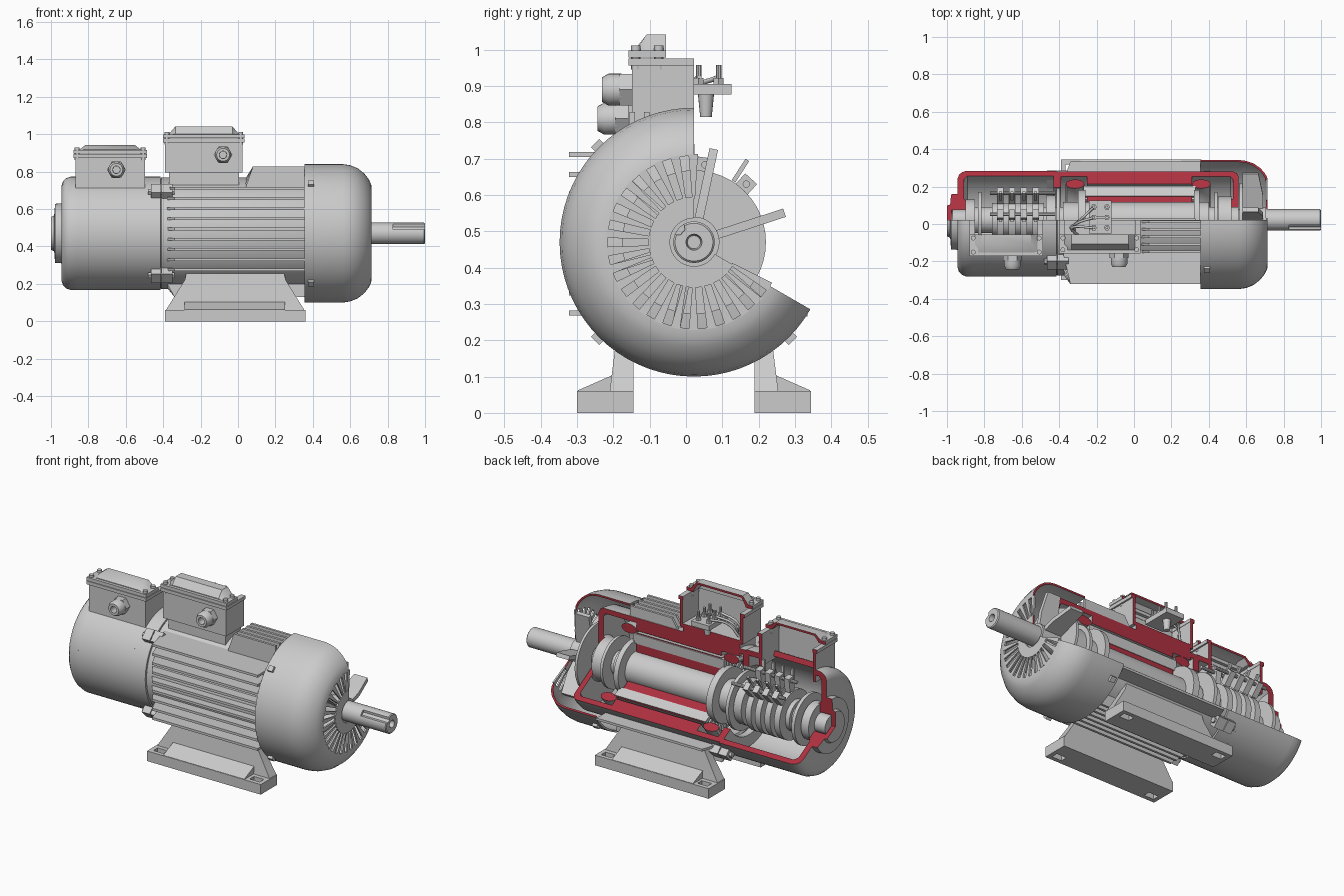
import bpy, bmesh
from math import sin, cos, radians, pi, sqrt
from mathutils import Vector

if "Cube" in bpy.data.objects:
    bpy.data.objects.remove(bpy.data.objects["Cube"])

Y, Z = 0.022, 0.47            # motor axis
A0, A1 = 90, 330              # kept sector; the rest is cut away


def material(name, c):
    m = bpy.data.materials.new(name)
    m.diffuse_color = (*c, 1)
    m.use_nodes = True
    m.node_tree.nodes["Principled BSDF"].inputs["Base Color"].default_value = m.diffuse_color
    return m


GREY = material("metal", (0.6, 0.6, 0.6))
RED = material("cut_red", (0.42, 0.03, 0.05))


def loft(name, rings, closed=False, red=None):
    """Skin rings; red='caps' or a test on face centres colours the cut."""
    bm = bmesh.new()
    vs = [[bm.verts.new(p) for p in r] for r in rings]
    n, k = len(rings[0]), len(rings)
    for i in range(k if closed else k - 1):
        a, b = vs[i], vs[(i + 1) % k]
        for j in range(n):
            bm.faces.new((a[j], a[(j + 1) % n], b[(j + 1) % n], b[j]))
    if not closed:
        for r in (vs[0], vs[-1]):
            bm.faces.new(r).material_index = 1 if red == 'caps' else 0
    if callable(red):
        for f in bm.faces:
            f.material_index = int(red(f.calc_center_median()))
    bmesh.ops.remove_doubles(bm, verts=bm.verts, dist=1e-5)
    bmesh.ops.recalc_face_normals(bm, faces=bm.faces)
    for f in bm.faces:
        f.smooth = True
    for e in bm.edges:
        e.smooth = len(e.link_faces) == 2 and e.calc_face_angle(0) < radians(32)
    me = bpy.data.meshes.new(name)
    bm.to_mesh(me)
    bm.free()
    me.materials.append(GREY)
    me.materials.append(RED)
    ob = bpy.data.objects.new(name, me)
    bpy.context.collection.objects.link(ob)
    return ob


def lathe(name, prof, a0=0, a1=360, n=48, c=(0, Y, Z), axis='x', red='caps'):
    full = a1 - a0 == 360
    rings = []
    for i in range(n if full else n + 1):
        a = radians(a0 + (a1 - a0) * i / n)
        u, v = cos(a), sin(a)
        f = {'x': lambda t, r: (t, r * u, r * v), 'y': lambda t, r: (r * u, t, r * v),
             'z': lambda t, r: (r * u, r * v, t)}[axis]
        rings.append([Vector(c) + Vector(f(t, r)) for t, r in prof])
    return loft(name, rings, full, red)


def cut(name, prof, a0=A0):
    return lathe(name, prof, a0, A1)


def rect(x0, x1, r0, r1):
    return [(x0, r0), (x0, r1), (x1, r1), (x1, r0)]


def disc(name, x0, x1, r, n=48, **k):
    return lathe(name, rect(x0, x1, 0, r), n=n, **k)


def box(name, x0, x1, y0, y1, z0, z1, red=None):
    q = [(x0, y0), (x1, y0), (x1, y1), (x0, y1)]
    return loft(name, [[(x, y, z) for x, y in q] for z in (z0, z1)], red=red)


def bar(name, x0, x1, r0, r1, w0, deg, w1=None):
    """Radial block at an angle around the motor axis."""
    a = radians(deg)
    q = [(r0, -w0), (r0, w0), (r1, w1 or w0), (r1, -(w1 or w0))]
    return loft(name, [[(x, Y + r * cos(a) - t * sin(a), Z + r * sin(a) + t * cos(a))
                        for r, t in q] for x in (x0, x1)])


# slip ring housing; the middle part is open towards its terminal box
cut("rear_housing_end", [(-.86, .303), (-.895, .303), (-.92, .294), (-.936, .278), (-.943, .255),
    (-.943, .16), (-.978, .158), (-.983, .095), (-1, .088), (-1, 0), (-.975, 0), (-.975, .062),
    (-.89, .062), (-.89, .11), (-.91, .13), (-.91, .25), (-.89, .272), (-.86, .272)])
cut("rear_housing_middle", rect(-.86, -.51, .272, .303), 114)
cut("rear_housing_front", rect(-.51, -.415, .272, .303))

# motor housing
cut("motor_housing", [(-.43, .2), (-.43, .27), (-.41, .298), (.53, .298), (.55, .288), (.56, .265),
    (.56, .075), (.5, .075), (.5, .12), (.53, .13), (.53, .25), (.515, .268), (-.39, .268), (-.39, .2)])

# fan cowl with slotted face
cut("fan_cowl", [(.355, .37), (.56, .37), (.6, .364), (.64, .348), (.675, .32), (.7, .288), (.712, .262),
    (.715, .238), (.705, .238), (.702, .258), (.69, .282), (.667, .312), (.635, .338), (.6, .353),
    (.56, .359), (.355, .359)])
cut("cowl_hub", rect(.705, .715, .066, .125))
for i in range(21):
    bar("cowl_rib", .705, .715, .12, .242, .004, 90.5 + i * 11.95, .013)

# stator core and end windings
cut("stator_core", rect(-.25, .31, .222, .27))
for x in (-.315, .36):
    cut("end_winding", [(x + .05 * cos(t * pi / 6), .222 + .028 * sin(t * pi / 6)) for t in range(12)])

# rotor
cut("rotor_core", rect(-.25, .31, .09, .145))
cut("rotor_back", rect(-.25, .31, .2, .21))
for i in range(21):
    bar("rotor_bar", -.27, .33, .145, .205, .008, 92 + i * 11.8, .014)
for x0, x1 in ((-.3, -.26), (.32, .35)):
    lathe("rotor_end_ring", rect(x0, x1, .09, .16))

# shaft with keyway and centre hole
lathe("shaft", [(-.97, 0), (-.97, .055), (-.86, .055), (-.86, .07), (-.38, .07), (-.38, .095),
                (.4, .095), (.4, .07), (.56, .07), (.56, .057), (.83, .057), (.83, 0)])


def circle(x, r, notch=0):
    return [(x, Y + q * cos(t * pi / 24), Z + q * sin(t * pi / 24)) for t in range(48)
            for q in [r - notch if 17 <= t <= 20 else r]]


loft("keyed_shaft_end", [circle(.83, .057, .014), circle(.995, .057, .014), circle(1, .052, .011),
                         circle(1, .022), circle(.97, .018)])

# bearings
for x0, x1, r in ((-.9, -.85, .11), (-.47, -.42, .13), (.45, .52, .125)):
    lathe("bearing", [(x0, .055), (x0, r), (x1, r), (x1, .055)])
disc("rear_bearing_cap", -.835, -.815, .15)
disc("mid_bearing_cap", -.415, -.395, .17)
disc("front_bearing_cap", .43, .447, .15)

# fan
disc("fan_plate", .565, .58, .198)
disc("fan_hub", .57, .705, .07)
for i in range(6):
    a = radians(18 + 60 * i)
    q = [(.58, .06), (.69, .06), (.69, .14), (.665, .262), (.58, .262)]
    loft("fan_blade", [[(x, Y + r * cos(a) - w * sin(a), Z + r * sin(a) + w * cos(a)) for x, r in q]
                       for w in (-.012, .012)])

# slip rings and brush gear
disc("slip_ring_sleeve", -.76, -.48, .09)
for x in (-.715, -.652, -.589, -.526):
    lathe("slip_ring", rect(x - .018, x + .018, .085, .145))
    for deg in (82, 48):
        bar("brush_holder", x - .017, x + .017, .15, .235, .022, deg)
        bar("brush_arm", x - .008, x + .008, .2, .27, .006, deg + 9)
for deg in (82, 48):
    c = (0, Y + .215 * cos(radians(deg)), Z + .215 * sin(radians(deg)))
    disc("brush_rod", -.77, -.42, .01, 10, c=c)


# cooling fins, with a chamfered end
def fin(name, x0, base, tip, at, upright=False, ch=.045):
    q = [(x0, base), (x0 + ch, tip), (.355, tip), (.355, base)]
    loft(name, [[(x, at + w, d) if upright else (x, d, at + w) for x, d in q] for w in (-.007, .007)])


for i in range(9):
    z = .275 + .0545 * i
    fin("side_fin", -.385, Y - sqrt(.285 ** 2 - (z - Z) ** 2), -.322, z)
fin("back_fin", -.385, .21, .335, .272)
for i in range(5):
    y = .012 - .04 * i
    fin("top_fin", .035, Z + sqrt(.285 ** 2 - (y - Y) ** 2), .828, y, True)
for i in range(7):
    y = Y + .04 * (i - 3)
    fin("bottom_fin", -.385, Z - sqrt(.285 ** 2 - (y - Y) ** 2), .13, y, True)

# joint lugs and cowl screws
for deg in (135, 225, 315):
    bar("joint_lug_rear", -.465, -.413, .27, .342, .033, deg)
    bar("joint_lug_front", -.408, -.35, .27, .342, .033, deg)
    a = radians(deg)
    disc("lug_bolt", -.48, -.34, .017, 6, c=(0, Y + .315 * cos(a), Z + .315 * sin(a)))
    bar("cowl_screw", .375, .407, .355, .385, .016, deg)

# feet, mirrored about the axis
for s in (1, -1):
    def fbox(name, x0, x1, y0, y1, z0, z1):
        p, q = sorted(((y0, y1) if s > 0 else (2 * Y - y0, 2 * Y - y1)))
        box(name, x0, x1, p, q, z0, z1)
    fbox("foot_outer_edge", -.39, .36, -.3, -.275, 0, .06)
    fbox("foot_inner_slab", -.39, .36, -.235, -.145, 0, .06)
    for x0, x1 in ((-.39, -.365), (-.3, .27), (.335, .36)):
        fbox("foot_slot_block", x0, x1, -.275, -.235, 0, .06)
    loft("foot_web", [[(x, Y + s * (y - Y), z) for x, y in ((x0, -.145), (x1, -.145), (x1, yo), (x0, yo))]
         for x0, x1, yo, z in ((-.385, .355, -.21, .06), (-.36, .33, -.205, .1), (-.285, .255, -.19, .22),
                               (-.275, .245, -.185, .262))])
    loft("foot_ledge", [[(x, Y + s * (y - Y), z) for y, z in ((-.298, .05), (-.298, .062), (-.2, .105), (-.2, .05))]
         for x in (-.285, .25)])


# terminal boxes: open at the cut plane, lid cut further forward
def back(c):
    return c.y > Y - .002


def u_wall(name, x0, x1, y0, y1, z0, z1, t):
    q = [(x0, y1), (x0, y0), (x1, y0), (x1, y1), (x1 - t, y1), (x1 - t, y0 + t), (x0 + t, y0 + t), (x0 + t, y1)]
    loft(name, [[(x, y, z) for x, y in q] for z in (z0, z1)], red=lambda c: c.y > y1 - .002)


def terminal_box(x0, x1, y0, z0, zf, top, gx, gz):
    u_wall("box_wall", x0 + .01, x1 - .01, y0 + .01, Y, z0, zf, .018)
    u_wall("box_flange", x0, x1, y0, Y, zf - .02, zf, .03)
    u_wall("lid_flange", x0, x1, y0, -.055, zf + .003, zf + .022, .045)
    b, t = zf + .003, .012
    rings = []
    for y, h in ((-.055, top), (-.108, top), (y0 + .018, zf + .026)):
        lo = zf + .018
        rings.append([(x0 + .025, y, b), (x0 + .025, y, lo), (x0 + .065, y, h), (x1 - .065, y, h),
                      (x1 - .025, y, lo), (x1 - .025, y, b), (x1 - .042, y, b), (x1 - .072, y, max(b, h - t)),
                      (x0 + .072, y, max(b, h - t)), (x0 + .042, y, b)])
    loft("lid_cover", rings, red=lambda c: c.y > -.056)
    for x in (x0 + .02, x1 - .02):
        for y in (y0 + .02, -.075):
            disc("lid_bolt", zf - .03, zf + .036, .013, 12, c=(x, y, 0), axis='z')
    # cable gland
    g = dict(c=(gx, 0, gz), axis='y')
    lathe("gland_nut", rect(y0 - .025, y0 + .012, .02, .05), n=6, **g)
    lathe("gland_cap", [(y0 - .02, .02), (y0 - .02, .044), (y0 - .055, .044), (y0 - .073, .034),
                        (y0 - .073, .02)], n=24, **g)


terminal_box(-.4, .035, -.158, .795, .976, 1.042, -.08, .89)
terminal_box(-.88, -.487, -.17, .7, .893, .943, -.65, .81)
box("main_box_floor", -.385, .02, -.145, Y, .795, .815, back)
box("main_box_neck", -.37, .005, -.125, Y, .72, .8, back)

# terminal board with studs, support and leads
box("terminal_board", -.24, -.12, -.05, .125, .876, .905)
for x in (-.215, -.145):
    for y in (-.02, .035, .09):
        disc("terminal_stud", .9, .958, .008, 10, c=(x, y, 0), axis='z')
        disc("terminal_nut", .905, .922, .016, 6, c=(x, y, 0), axis='z')
lathe("board_support", [(.815, 0), (.815, .016), (.876, .022), (.876, 0)], n=16, c=(-.18, .055, 0), axis='z')
box("board_bridge", -.225, -.135, .03, .042, .922, .928)
for i in range(3):
    cu = bpy.data.curves.new("lead_wire", 'CURVE')
    cu.dimensions, cu.bevel_depth, cu.bevel_resolution = '3D', .007, 2
    sp = cu.splines.new('BEZIER')
    pts = [(-.3 - .02 * i, -.06 + .02 * i, .81), (-.33 + .02 * i, -.02 + .02 * i, .89), (-.215, -.02 + .055 * i, .925)]
    sp.bezier_points.add(2)
    for bp, p in zip(sp.bezier_points, pts):
        bp.co = p
        bp.handle_left_type = bp.handle_right_type = 'AUTO'
    bpy.context.collection.objects.link(bpy.data.objects.new("lead_wire", cu))
